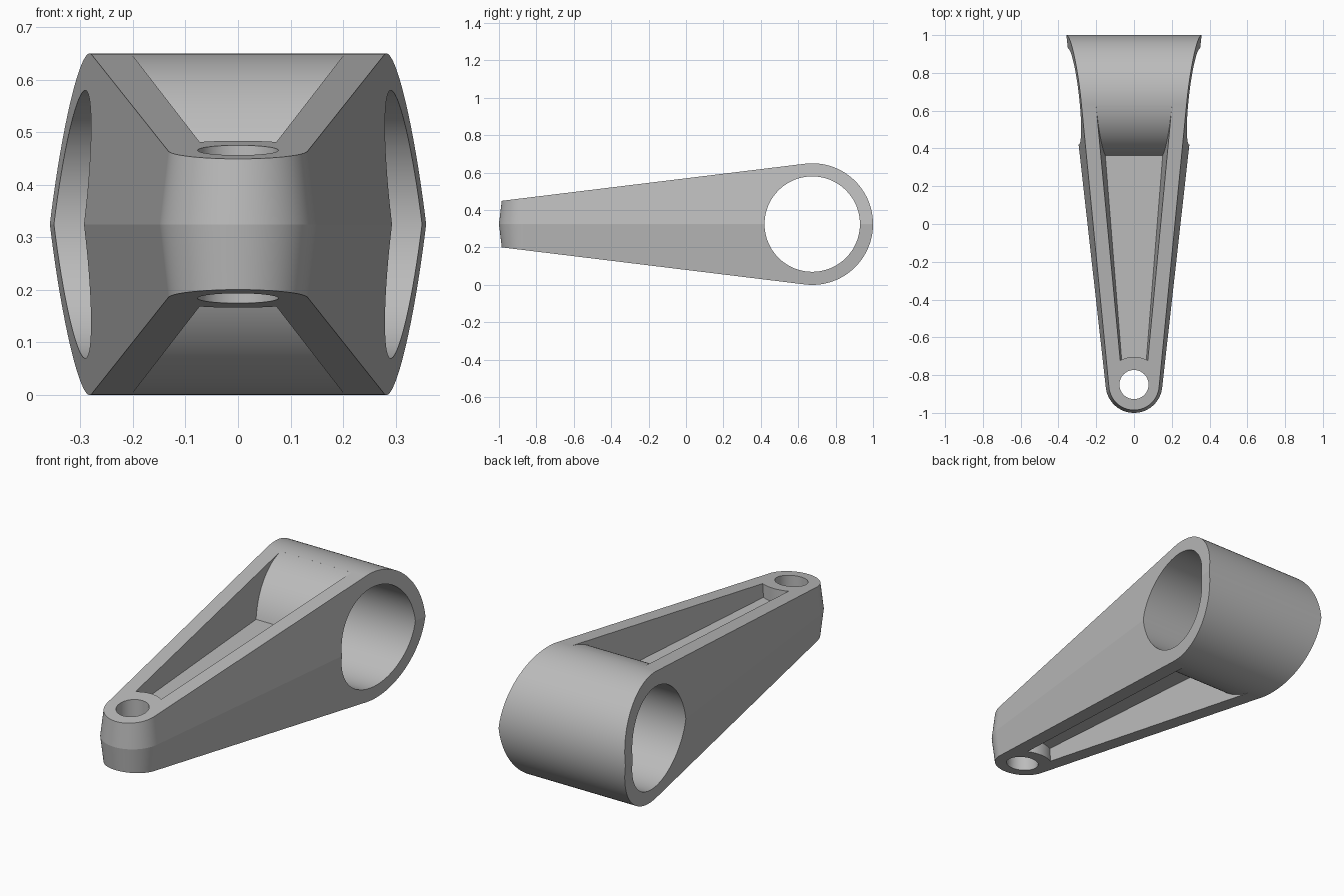
import bpy, bmesh
from math import sin, cos, tan, pi, atan

if "Cube" in bpy.data.objects:
    bpy.data.objects.remove(bpy.data.objects["Cube"])

MID = 0.325            # height of the parting plane
DRAFT = 0.12           # casting draft
BARREL_Y, BARREL_R, BORE_R = 0.675, 0.325, 0.255
PIN_Y, NOSE_R, PIN_R = -0.85, 0.15, 0.077
SLOPE = 0.112          # flare of the sides in plan
RISE = 0.1217          # angle of the upper and lower edges


def loft(name, rings):
    """Solid through a stack of matching closed rings."""
    bm = bmesh.new()
    loops = [[bm.verts.new(p) for p in ring] for ring in rings]
    n = len(loops[0])
    for a, b in zip(loops, loops[1:]):
        for i in range(n):
            j = (i + 1) % n
            bm.faces.new((a[i], a[j], b[j], b[i]))
    bm.faces.new(loops[0][::-1])
    bm.faces.new(loops[-1])
    bmesh.ops.recalc_face_normals(bm, faces=bm.faces)
    mesh = bpy.data.meshes.new(name)
    bm.to_mesh(mesh)
    bm.free()
    obj = bpy.data.objects.new(name, mesh)
    bpy.context.collection.objects.link(obj)
    return obj


def circle(r, n):
    return [(r * cos(2 * pi * i / n), r * sin(2 * pi * i / n)) for i in range(n)]


def cross_cylinder(name, r, n=128):
    return loft(name, [[(x, BARREL_Y + u, MID + v) for u, v in circle(r, n)]
                       for x in (-0.6, 0.6)])


def upright_cylinder(name, r, n=96):
    return loft(name, [[(u, PIN_Y + v, z) for u, v in circle(r, n)]
                       for z in (-0.5, 1.2)])


def combine(target, tool, operation):
    """Apply a boolean and discard the tool."""
    mod = target.modifiers.new("cut", 'BOOLEAN')
    mod.operation, mod.solver, mod.object = operation, 'EXACT', tool
    bpy.context.view_layer.objects.active = target
    bpy.ops.object.modifier_apply(modifier=mod.name)
    bpy.data.objects.remove(tool)


# Drafted plan shape: round nose flaring towards the barrel
def plan_ring(dz, back=1.1, steps=48):
    r = NOSE_R - DRAFT * abs(dz)
    a = atan(SLOPE)
    x = r / cos(a) + SLOPE * (back - PIN_Y)
    arc = [pi + a + (pi - 2 * a) * i / steps for i in range(steps + 1)]
    ring = [(-x, back)] + [(r * cos(t), PIN_Y + r * sin(t)) for t in arc] + [(x, back)]
    return [(u, v, MID + dz) for u, v in ring]


arm = loft("lever_arm", [plan_ring(dz) for dz in (-0.4, 0, 0.4)])


# Side profile: barrel circle with tangent edges tapering to the nose
def side_ring(x, front=-1.1, steps=80):
    h = BARREL_R / cos(RISE) - tan(RISE) * (BARREL_Y - front)
    start = -pi / 2 - RISE
    arc = [start + (pi + 2 * RISE) * i / steps for i in range(steps + 1)]
    ring = [(front, MID + h), (front, MID - h)]
    ring += [(BARREL_Y + BARREL_R * cos(t), MID + BARREL_R * sin(t)) for t in arc]
    return [(x, u, v) for u, v in ring]


combine(arm, loft("side_profile", [side_ring(-0.6), side_ring(0.6)]), 'INTERSECT')


# Tapered pockets above and below the web, stopping at barrel and boss
def pocket_ring(side, dz):
    def half(y):
        return 0.166 + 0.08 * (y - BARREL_Y) + DRAFT * dz
    front, back = -0.9, 0.63
    return [(s * half(y), y, MID + side * dz)
            for s, y in ((-1, front), (1, front), (1, back), (-1, back))]


for side in (1, -1):
    pocket = loft("pocket", [pocket_ring(side, dz) for dz in (0.09, 0.5)])
    combine(pocket, cross_cylinder("barrel_keep", BARREL_R), 'DIFFERENCE')
    combine(pocket, upright_cylinder("boss_keep", 0.147), 'DIFFERENCE')
    combine(arm, pocket, 'DIFFERENCE')

# Barrel bore and pin hole
combine(arm, cross_cylinder("bore", BORE_R), 'DIFFERENCE')
combine(arm, upright_cylinder("pin_hole", PIN_R), 'DIFFERENCE')

# Plain grey metal
grey = bpy.data.materials.new("grey_metal")
grey.use_nodes = True
colour = (0.5, 0.5, 0.5, 1)
grey.diffuse_color = colour
grey.node_tree.nodes["Principled BSDF"].inputs["Base Color"].default_value = colour
arm.data.materials.clear()
arm.data.materials.append(grey)
for poly in arm.data.polygons:
    poly.material_index = 0

# Smooth round surfaces, crisp edges
bpy.ops.object.select_all(action='DESELECT')
arm.select_set(True)
bpy.context.view_layer.objects.active = arm
bpy.ops.object.shade_smooth_by_angle(angle=pi / 15)
weighted = arm.modifiers.new("weighted_normals", 'WEIGHTED_NORMAL')
weighted.keep_sharp = True
